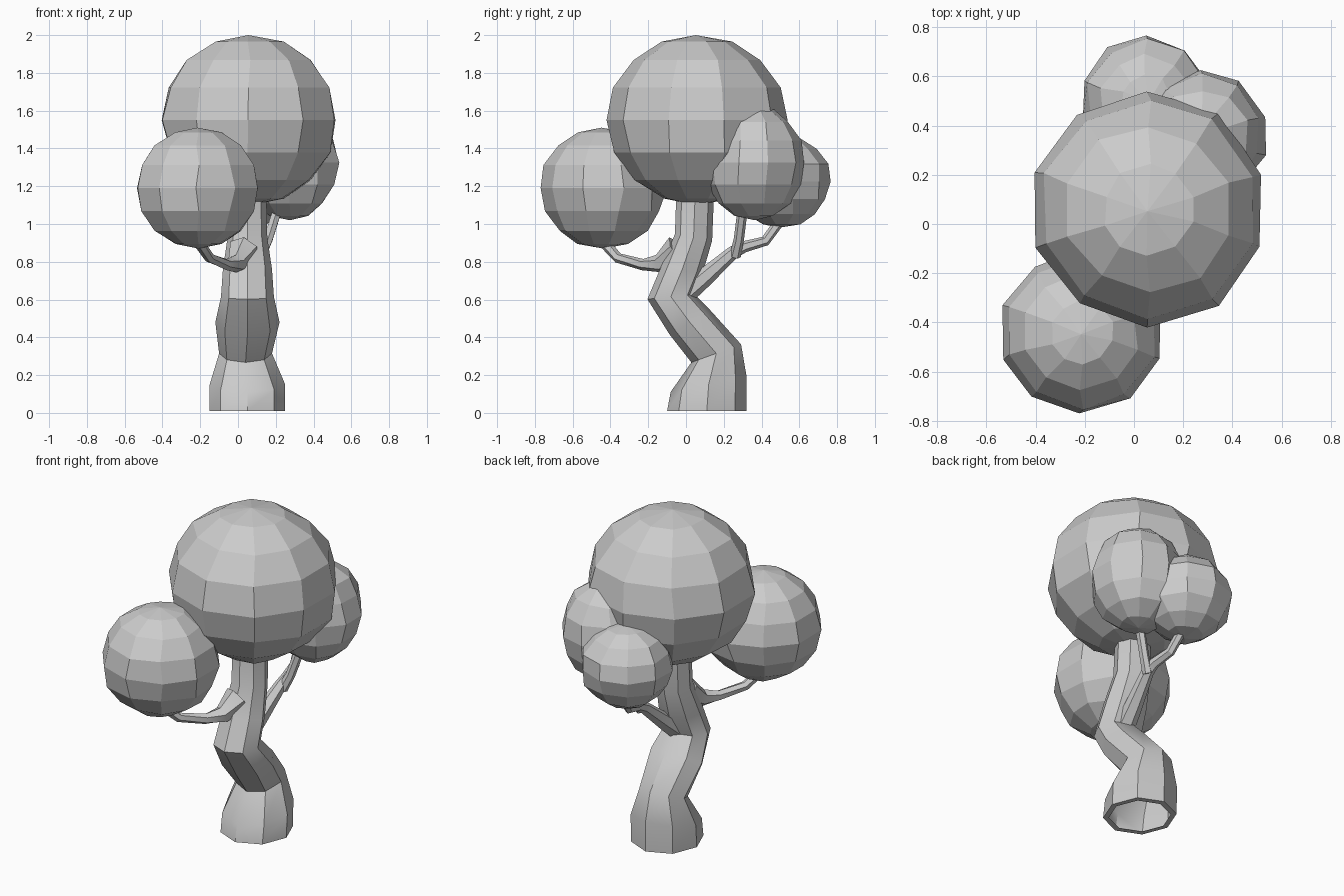
import bpy, bmesh, math, random
from mathutils import Vector, Matrix

if "Cube" in bpy.data.objects:
    bpy.data.objects.remove(bpy.data.objects["Cube"])

random.seed(4)


def finish(name, bm, smooth=None):
    bmesh.ops.recalc_face_normals(bm, faces=bm.faces)
    mesh = bpy.data.meshes.new(name)
    bm.to_mesh(mesh)
    bm.free()
    ob = bpy.data.objects.new(name, mesh)
    bpy.context.collection.objects.link(ob)
    if smooth:
        bpy.ops.object.select_all(action='DESELECT')
        bpy.context.view_layer.objects.active = ob
        ob.select_set(True)
        bpy.ops.object.shade_smooth_by_angle(angle=math.radians(smooth))
    return ob


def bridge(bm, rings):
    for a, b in zip(rings, rings[1:]):
        n = len(a)
        for i in range(n):
            j = (i + 1) % n
            bm.faces.new((a[i], a[j], b[j], b[i]))


def foliage(name, centre, radius, height, jitter=0.01):
    """Low-poly, slightly uneven leaf ball."""
    bm = bmesh.new()
    bmesh.ops.create_uvsphere(bm, u_segments=10, v_segments=8, radius=1)
    for v in bm.verts:
        v.co = Vector(centre) + Vector((v.co.x * radius, v.co.y * radius, v.co.z * height))
        v.co.x += random.uniform(-jitter, jitter)
        v.co.y += random.uniform(-jitter, jitter)
    finish(name, bm)


def branch(name, points, sides=6):
    """Tapered tube along (x, y, z, radius) points."""
    bm = bmesh.new()
    pts = [Vector(p[:3]) for p in points]
    rings = []
    for k, p in enumerate(pts):
        d = pts[min(k + 1, len(pts) - 1)] - pts[max(k - 1, 0)]
        side = d.cross(Vector((1, 0, 0))).normalized()
        other = d.cross(side).normalized()
        r = points[k][3]
        rings.append([bm.verts.new(p + r * (math.cos(t) * side + math.sin(t) * other))
                      for t in (math.tau * i / sides for i in range(sides))])
    bridge(bm, rings)
    bm.faces.new(rings[0])
    bm.faces.new(rings[-1])
    finish(name, bm, 30)


# Trunk: x, y, z, half width, half depth, tilt in degrees
sections = [
    (0.05, 0.11, 0.10, 0.17, 0.175, 0),
    (0.05, 0.11, 0.01, 0.17, 0.175, 0),
    (0.05, 0.11, 0.01, 0.20, 0.21, 0),
    (0.05, 0.12, 0.15, 0.20, 0.205, 11),
    (0.04, 0.16, 0.315, 0.14, 0.14, 20),
    (0.05, 0.02, 0.48, 0.17, 0.125, 32),
    (0.05, -0.08, 0.615, 0.14, 0.125, 6),
    (0.05, -0.02, 0.76, 0.13, 0.11, -14),
    (0.05, 0.04, 0.93, 0.105, 0.10, -10),
    (0.05, 0.05, 1.20, 0.10, 0.10, 0),
]
bm = bmesh.new()
rings = []
for x, y, z, rx, ry, tilt in sections:
    m = Matrix.Translation((x, y, z)) @ Matrix.Rotation(math.radians(tilt), 4, 'X')
    rings.append([bm.verts.new(m @ Vector((rx * math.cos(t), ry * math.sin(t), 0)))
                  for t in (math.tau * i / 8 for i in range(8))])
# drop the inner lip ring so the hollow base shows only its rim
bmesh.ops.delete(bm, geom=rings[0], context='VERTS')
bridge(bm, rings[1:])
finish("trunk", bm, 35)

# Branches
branch("front_branch", [(0.03, -0.04, 0.86, 0.085), (-0.01, -0.14, 0.79, 0.05),
                        (-0.06, -0.23, 0.785, 0.03), (-0.15, -0.36, 0.82, 0.027),
                        (-0.22, -0.45, 0.92, 0.03)])
branch("back_branch", [(0.06, -0.02, 0.62, 0.06), (0.08, 0.09, 0.71, 0.05),
                       (0.11, 0.25, 0.85, 0.035), (0.11, 0.31, 0.88, 0.03),
                       (0.09, 0.42, 0.91, 0.027), (0.07, 0.50, 1.02, 0.027)])
branch("side_branch", [(0.12, 0.26, 0.83, 0.03), (0.16, 0.28, 0.92, 0.027),
                       (0.21, 0.30, 1.08, 0.027)])

# Leaf balls
foliage("main_crown", (0.06, 0.06, 1.55), 0.48, 0.45)
foliage("front_foliage", (-0.215, -0.44, 1.19), 0.332, 0.32)
foliage("side_foliage", (0.27, 0.355, 1.325), 0.27, 0.305)
foliage("back_foliage", (0.05, 0.50, 1.225), 0.265, 0.245)
